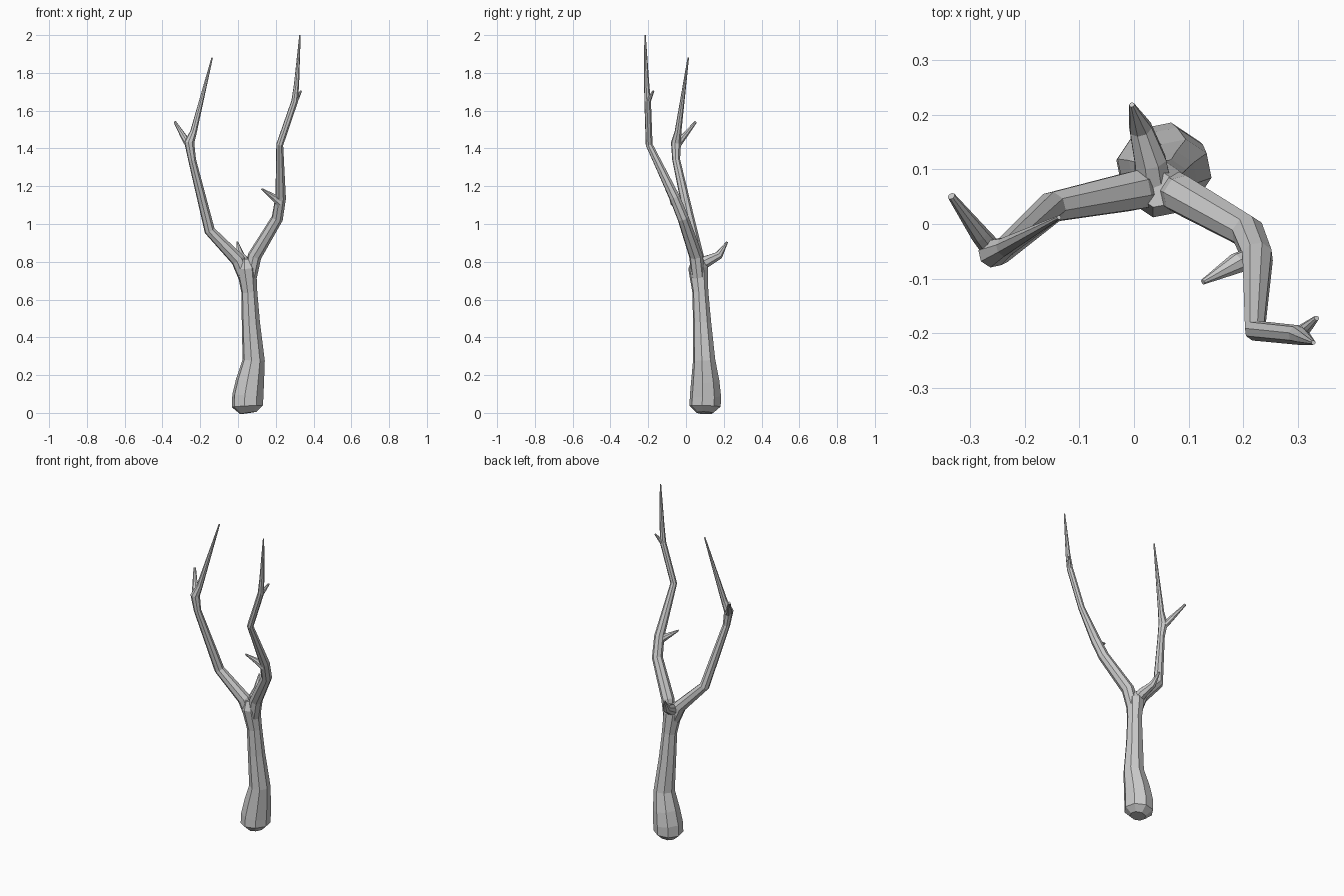
import bpy, bmesh
from math import cos, sin, pi
from mathutils import Vector

SIDES = 8


def limb(name, rings):
    """Faceted tube through (x, y, z, radius) rings, mitred at each bend."""
    bm = bmesh.new()
    pts = [Vector(r[:3]) for r in rings]
    u = Vector((1, 0.2, 0))
    loops = []
    for i, p in enumerate(pts):
        a = (p - pts[i - 1]).normalized() if i else Vector()
        b = (pts[i + 1] - p).normalized() if i < len(pts) - 1 else Vector()
        t = (a + b).normalized()
        u = (u - t * u.dot(t)).normalized()
        v = t.cross(u)
        r = rings[i][3]
        loops.append([bm.verts.new(p + r * (cos(k) * u + sin(k) * v))
                      for k in ((j + 0.5) * 2 * pi / SIDES for j in range(SIDES))])
    for lo, hi in zip(loops, loops[1:]):
        for j in range(SIDES):
            n = (j + 1) % SIDES
            bm.faces.new((lo[j], lo[n], hi[n], hi[j]))
    bm.faces.new(loops[0][::-1])
    bm.faces.new(loops[-1])
    bmesh.ops.recalc_face_normals(bm, faces=bm.faces)
    me = bpy.data.meshes.new(name)
    bm.to_mesh(me)
    bm.free()
    ob = bpy.data.objects.new(name, me)
    bpy.context.collection.objects.link(ob)
    return ob


# Trunk with swollen foot and flared fork
tree = limb("bare_tree", [
    (0.055, 0.10, 0.0, 0.045), (0.05, 0.101, 0.035, 0.084), (0.052, 0.103, 0.09, 0.084),
    (0.064, 0.102, 0.17, 0.076), (0.083, 0.096, 0.28, 0.060), (0.068, 0.085, 0.48, 0.049),
    (0.06, 0.076, 0.64, 0.043), (0.045, 0.064, 0.765, 0.053), (0.042, 0.064, 0.815, 0.034)])

parts = [
    # Main branches
    limb("left_branch", [
        (0.045, 0.068, 0.70, 0.036), (0.0, 0.061, 0.81, 0.038), (-0.15, 0.031, 0.965, 0.029),
        (-0.243, -0.052, 1.34, 0.021), (-0.258, -0.053, 1.43, 0.027),
        (-0.235, -0.042, 1.49, 0.018), (-0.137, 0.012, 1.88, 0.004)]),
    limb("right_branch", [
        (0.06, 0.068, 0.70, 0.036), (0.088, 0.053, 0.83, 0.037), (0.208, -0.015, 1.03, 0.031),
        (0.226, -0.06, 1.14, 0.029), (0.221, -0.195, 1.42, 0.019),
        (0.30, -0.203, 1.65, 0.018), (0.31, -0.208, 1.74, 0.014), (0.328, -0.217, 2.0, 0.004)]),
    # Twigs
    limb("back_twig", [
        (0.035, 0.07, 0.78, 0.036), (0.03, 0.115, 0.805, 0.031),
        (0.012, 0.175, 0.835, 0.022), (-0.004, 0.218, 0.905, 0.005)]),
    limb("left_twig", [
        (-0.255, -0.052, 1.41, 0.02), (-0.283, -0.018, 1.455, 0.017), (-0.334, 0.051, 1.54, 0.007)]),
    limb("right_twig", [
        (0.225, -0.06, 1.11, 0.022), (0.187, -0.072, 1.143, 0.019), (0.126, -0.106, 1.185, 0.005)]),
    limb("top_twig", [
        (0.299, -0.203, 1.64, 0.014), (0.315, -0.19, 1.67, 0.011), (0.334, -0.172, 1.705, 0.005)]),
]

# Fuse all limbs into one skin
for p in parts:
    mod = tree.modifiers.new(p.name, "BOOLEAN")
    mod.operation = "UNION"
    mod.solver = "EXACT"
    mod.object = p
    bpy.context.view_layer.objects.active = tree
    bpy.ops.object.modifier_apply(modifier=mod.name)
    bpy.data.objects.remove(p)
